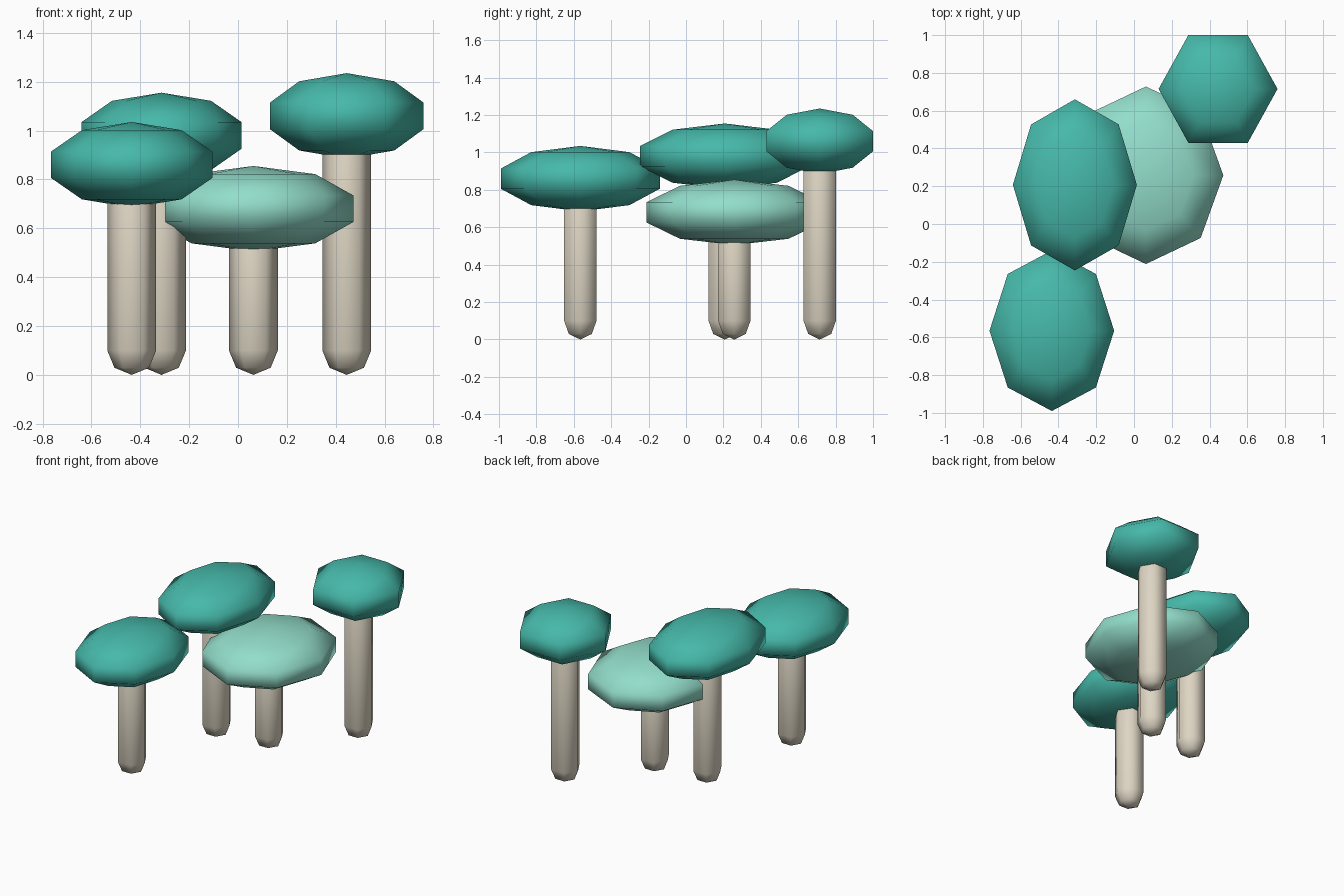
import bpy, bmesh, math

if "Cube" in bpy.data.objects:
    bpy.data.objects.remove(bpy.data.objects["Cube"])


def material(name, rgb):
    m = bpy.data.materials.new(name)
    m.diffuse_color = (*rgb, 1)
    m.use_nodes = True
    m.node_tree.nodes["Principled BSDF"].inputs["Base Color"].default_value = m.diffuse_color
    return m


teal = material("teal", (0.061, 0.485, 0.402))
mint = material("pale mint", (0.292, 0.730, 0.597))
cream = material("cream stem", (0.730, 0.672, 0.552))


def lathe(name, profile, sides, scale, location, mat):
    """Closed smooth solid from (radius, z) points; first and last are poles."""
    bm = bmesh.new()
    bottom = bm.verts.new((0, 0, profile[0][1]))
    top = bm.verts.new((0, 0, profile[-1][1]))
    rings = [[bm.verts.new((r * math.cos(math.tau * i / sides),
                            r * math.sin(math.tau * i / sides), z))
              for i in range(sides)] for r, z in profile[1:-1]]
    for i in range(sides):
        j = (i + 1) % sides
        bm.faces.new((bottom, rings[0][j], rings[0][i]))
        bm.faces.new((top, rings[-1][i], rings[-1][j]))
        for a, b in zip(rings, rings[1:]):
            bm.faces.new((a[i], a[j], b[j], b[i]))
    bmesh.ops.scale(bm, vec=scale, verts=bm.verts)
    for f in bm.faces:
        f.smooth = True
    mesh = bpy.data.meshes.new(name)
    bm.to_mesh(mesh)
    bm.free()
    mesh.materials.append(mat)
    obj = bpy.data.objects.new(name, mesh)
    obj.location = location
    bpy.context.collection.objects.link(obj)
    return obj


# Flattened ball with four rings between the poles
cap_profile = [(math.sin(math.pi * k / 5), -math.cos(math.pi * k / 5)) for k in range(6)]


def stem_profile(height, r=0.1):
    # Capsule: rounded at both ends
    q = r * math.sqrt(0.5)
    return [(0, 0), (q, r - q), (r, r), (r, height - r), (q, height - r + q), (0, height)]


# name, x, y, cap centre z, cap radii x and y, cap sides, cap colour
mushrooms = [
    ("front", -0.435, -0.565, 0.860, 0.347, 0.447, 8, teal),
    ("left", -0.313, 0.207, 0.980, 0.345, 0.476, 8, teal),
    ("middle", 0.063, 0.258, 0.680, 0.431, 0.494, 8, mint),
    ("back", 0.445, 0.715, 1.060, 0.331, 0.346, 6, teal),
]
for name, x, y, z, rx, ry, sides, mat in mushrooms:
    lathe(name + "_cap", cap_profile, sides, (rx, ry, 0.175), (x, y, z), mat)
    lathe(name + "_stem", stem_profile(z), 6, (1, 1, 1), (x, y, 0), cream)
